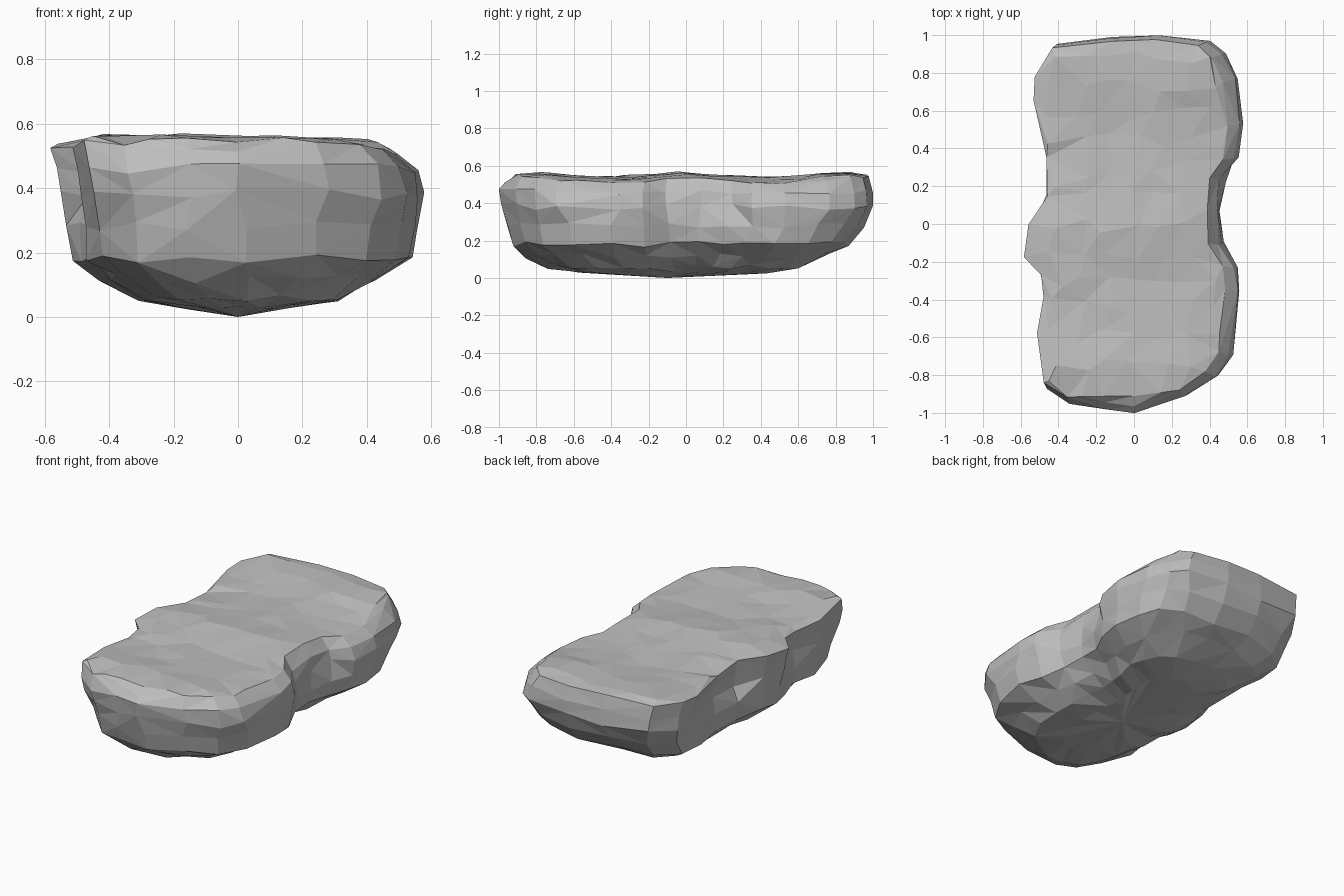
import bpy, bmesh, math, random
from mathutils import Vector
from mathutils.geometry import delaunay_2d_cdt

cube = bpy.data.objects.get("Cube")
if cube:
    bpy.data.objects.remove(cube, do_unlink=True)
random.seed(4)

# Plan outline, counter-clockwise from the front
outline = [(-.35, -.95), (-.15, -.98), (0, -1), (.28, -.91), (.44, -.81), (.52, -.7),
           (.565, -.36), (.55, -.23), (.46, -.11), (.45, .08), (.47, .25),
           (.55, .35), (.575, .53), (.55, .77), (.48, .9), (.4, .97), (.13, 1),
           (-.12, .99), (-.43, .955), (-.53, .8), (-.53, .67), (-.46, .36),
           (-.46, .15), (-.56, 0), (-.58, -.18), (-.49, -.28), (-.48, -.4),
           (-.51, -.6), (-.48, -.87)]
outline = [Vector(p) for p in outline]
count = len(outline)


def softened(points, rounds):
    for _ in range(rounds):
        points = [(points[i - 1] + points[i] * 2 + points[(i + 1) % count]) / 4
                  for i in range(count)]
    return points


def wobble(amount):
    return random.uniform(-amount, amount)


def top_height(x, y):
    """Gently rolling top that falls away at the front and the sides."""
    roll = .012 * math.cos(math.tau * y / .85) - .02 * x
    return .548 + roll - .4 * max(0, -y - .88) - .2 * x ** 4


# Height, front length, back length, left width, right width, softening, jitter
shell = [(.03, .6, .46, .3, .3, 3, .003), (.06, .77, .63, .58, .58, 2, .006),
         (.12, .89, .79, .76, .8, 2, .008), (.18, .945, .88, .95, .94, 1, .008),
         (.28, .975, .96, .99, .96, 1, .008), (.38, .99, 1, 1, .94, 0, .008),
         (.46, 1, .995, .97, .96, 0, .008)]

bm = bmesh.new()


def ring(height, front, back, left, right, soft, jitter):
    verts = []
    for p in softened(outline, soft):
        x = p.x * (left if p.x > 0 else right) + wobble(jitter)
        y = p.y * (back if p.y > 0 else front) + wobble(jitter / 2)
        verts.append(bm.verts.new((x, y, height + wobble(jitter * 2))))
    return verts


rings = [ring(*level) for level in shell]
rim = ring(0, .965, .975, .86, 1, 0, .004)
for v in rim:
    v.co.z = top_height(v.co.x, v.co.y) - .012 + wobble(.006)
rings.append(rim)

# Faceted sides
for low, high in zip(rings, rings[1:]):
    for i in range(count):
        j = (i + 1) % count
        if random.random() < .5:
            bm.faces.new((low[i], low[j], high[j]))
            bm.faces.new((low[i], high[j], high[i]))
        else:
            bm.faces.new((low[i], low[j], high[i]))
            bm.faces.new((low[j], high[j], high[i]))

# Belly
belly = bm.verts.new((0, -.1, 0))
for i in range(count):
    bm.faces.new((rings[0][i], rings[0][i - 1], belly))

# Uneven top, triangulated from scattered points inside the rim
points = [v.co.xy for v in rim]
edges = [(i, (i + 1) % count) for i in range(count)]
for row in range(-6, 7):
    for column in range(-3, 4):
        points.append(Vector((column * .14 + wobble(.05), row * .145 + wobble(.05))))
flat, _, tris, sources, _, _ = delaunay_2d_cdt(points, edges, [], 1, .0001)
top = {}
for tri in tris:
    for k in tri:
        if k not in top:
            source = sources[k][0] if sources[k] else count
            x, y = flat[k]
            top[k] = rim[source] if source < count else bm.verts.new(
                (x, y, top_height(x, y) + wobble(.008)))
    bm.faces.new([top[k] for k in tri])
bmesh.ops.recalc_face_normals(bm, faces=bm.faces[:])

mesh = bpy.data.meshes.new("rock")
bm.to_mesh(mesh)
bm.free()
rock = bpy.data.objects.new("rock", mesh)
bpy.context.collection.objects.link(rock)

# Stone colour
stone = bpy.data.materials.new("stone grey")
stone.use_nodes = True
grey = (.52, .52, .52, 1)
stone.diffuse_color = grey
stone.node_tree.nodes["Principled BSDF"].inputs["Base Color"].default_value = grey
mesh.materials.append(stone)
